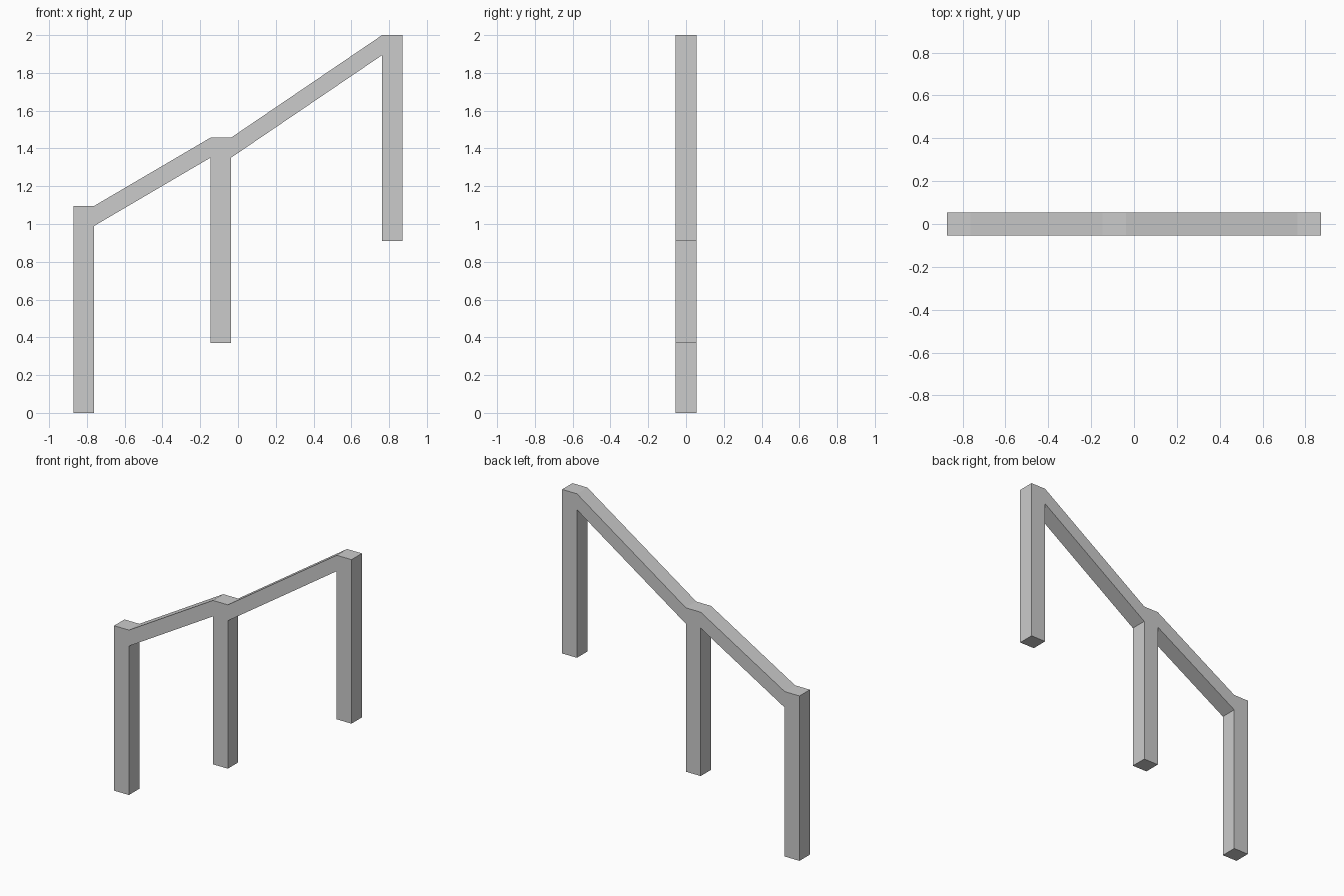
import bpy, bmesh
from mathutils import Vector

if "Cube" in bpy.data.objects:
    bpy.data.objects.remove(bpy.data.objects["Cube"])

W = 0.109          # square bar thickness
RAIL = 0.106       # vertical depth of the sloping rails

# Posts, left to right: (left edge x, foot z, top z)
posts = [(-0.872, 0.0, 1.095), (-0.146, 0.369, 1.457), (0.763, 0.911, 2.0)]

# Outline of the stair handrail: along the top, then back along the underside
top, under = [], []
for i, (x, foot, head) in enumerate(posts):
    top += [(x, head), (x + W, head)]
    if i > 0:
        under.append((x, head - RAIL))
    under += [(x, foot), (x + W, foot)]
    if i < len(posts) - 1:
        under.append((x + W, head - RAIL))
outline = top + under[::-1]

# Extrude the outline to the bar thickness
bm = bmesh.new()
face = bm.faces.new([bm.verts.new((x, -W / 2, z)) for x, z in outline])
ext = bmesh.ops.extrude_face_region(bm, geom=[face], use_keep_orig=True)
moved = [g for g in ext["geom"] if isinstance(g, bmesh.types.BMVert)]
bmesh.ops.translate(bm, verts=moved, vec=Vector((0, W, 0)))
bmesh.ops.recalc_face_normals(bm, faces=bm.faces)

mesh = bpy.data.meshes.new("stair_handrail")
bm.to_mesh(mesh)
bm.free()
bpy.context.collection.objects.link(bpy.data.objects.new("stair_handrail", mesh))
